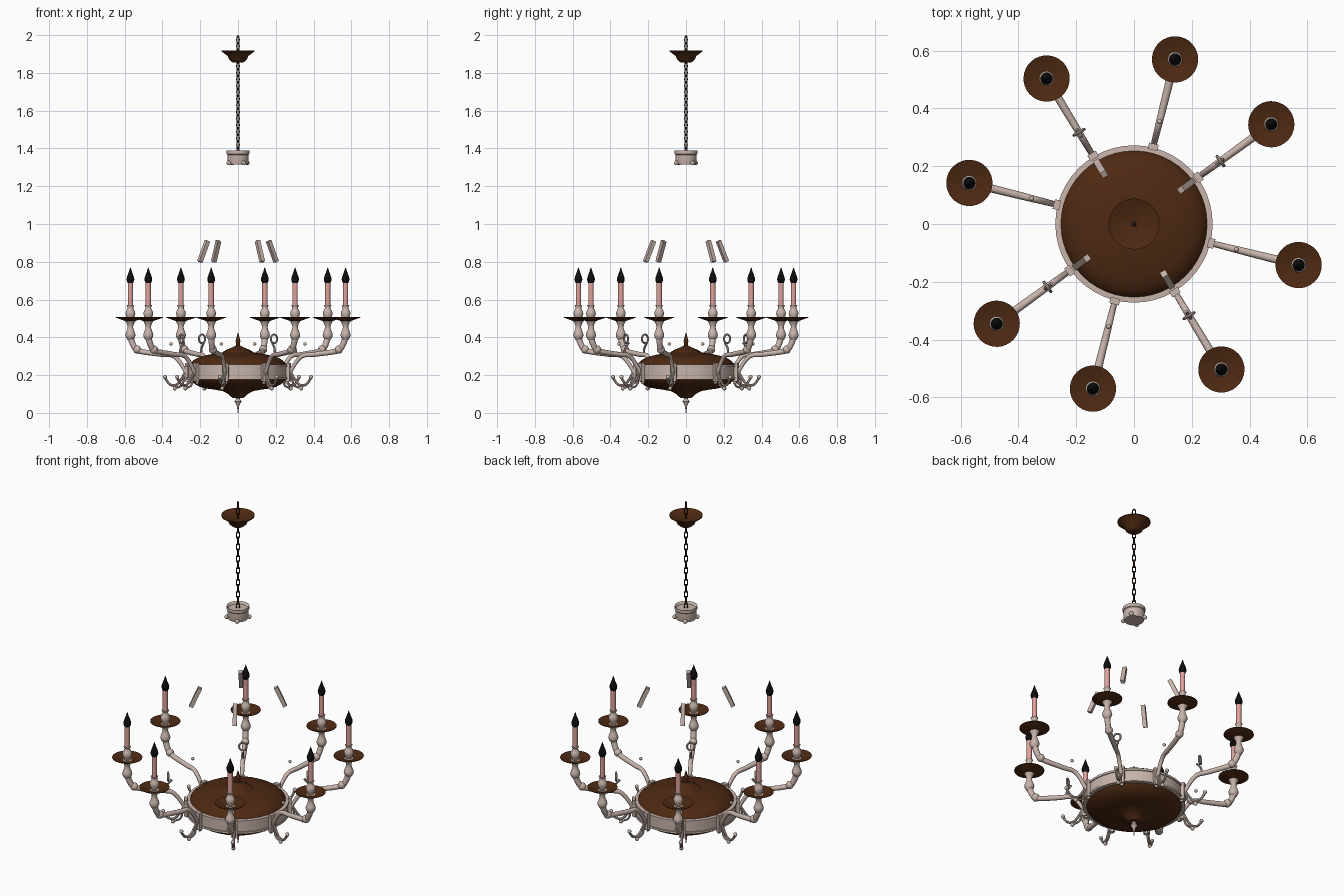
import bpy, bmesh
from math import cos, sin, pi, radians
from mathutils import Matrix, Vector

if "Cube" in bpy.data.objects:
    bpy.data.objects.remove(bpy.data.objects["Cube"])


def mat(name, *col):
    m = bpy.data.materials.new(name)
    m.diffuse_color = (*col, 1)
    m.use_nodes = True
    m.node_tree.nodes["Principled BSDF"].inputs["Base Color"].default_value = m.diffuse_color
    return m


BROWN = mat("brown", .075, .022, .006)
DARK = mat("dark_chain", .035, .014, .006)
CREAM = mat("cream", .58, .46, .41)
PINK = mat("pink_wax", .75, .36, .33)
BLACK = mat("black_bulb", .004, .004, .004)


def finish(name, bm, material):
    bmesh.ops.remove_doubles(bm, verts=bm.verts, dist=1e-5)
    bmesh.ops.recalc_face_normals(bm, faces=bm.faces)
    me = bpy.data.meshes.new(name)
    bm.to_mesh(me)
    bm.free()
    ob = bpy.data.objects.new(name, me)
    bpy.context.collection.objects.link(ob)
    me.materials.append(material)
    bpy.ops.object.select_all(action='DESELECT')
    ob.select_set(True)
    bpy.context.view_layer.objects.active = ob
    bpy.ops.object.shade_smooth_by_angle(angle=radians(40))
    return ob


def spline(path, steps):
    """Smooth curve through the points."""
    P = [Vector(p) for p in path]
    P = [P[0]] + P + [P[-1]]
    out = []
    for a, b, c, d in zip(P, P[1:], P[2:], P[3:]):
        for s in range(steps):
            t = s / steps
            out.append(b + (c - a) * t / 2 + (2 * a - 5 * b + 4 * c - d) * t * t / 2
                       + (3 * b - a - 3 * c + d) * t ** 3 / 2)
    return out + [P[-1]]


def lathe(name, prof, material, x=0, n=24, steps=1):
    """Revolve an (r, z) profile about the vertical through x, with capped ends."""
    bm, rings = bmesh.new(), []
    for r, z in spline(prof, steps):
        rings.append([bm.verts.new((x + r * cos(2 * pi * i / n), r * sin(2 * pi * i / n), z))
                      for i in range(n)])
    for a, b in zip(rings, rings[1:]):
        for i in range(n):
            bm.faces.new([a[i - 1], a[i], b[i], b[i - 1]])
    bm.faces.new(rings[0])
    bm.faces.new(rings[-1])
    return finish(name, bm, material)


def tube(name, path, r, material=CREAM, n=10, steps=5):
    """Sweep a circle of radius r along a smooth (x, z) path."""
    pts, bm, rings = spline(path, steps), bmesh.new(), []
    for i, p in enumerate(pts):
        q = pts[min(i + 1, len(pts) - 1)] - pts[max(i - 1, 0)]
        nx, nz = Vector((-q.y, q.x)).normalized()
        rad = r(i / (len(pts) - 1)) if callable(r) else r
        ring = []
        for j in range(n):
            u, v = rad * cos(2 * pi * j / n), rad * sin(2 * pi * j / n)
            ring.append(bm.verts.new((p.x + nx * u, v, p.y + nz * u)))
        rings.append(ring)
    for a, b in zip(rings, rings[1:]):
        for j in range(n):
            bm.faces.new([a[j - 1], a[j], b[j], b[j - 1]])
    bm.faces.new(rings[0])
    bm.faces.new(rings[-1])
    return finish(name, bm, material)


def oval(a, b):
    return [(a * cos(i * pi / 8), b * sin(i * pi / 8)) for i in range(17)]


def ball(name, x, z, r):
    bm = bmesh.new()
    bmesh.ops.create_uvsphere(bm, u_segments=12, v_segments=8, radius=r,
                              matrix=Matrix.Translation((x, 0, z)))
    return finish(name, bm, CREAM)


def box(name, x, z, size, tilt=0):
    bm = bmesh.new()
    bmesh.ops.create_cube(bm, size=1, matrix=Matrix.Translation((x, 0, z))
                          @ Matrix.Rotation(tilt, 4, 'Y') @ Matrix.Diagonal((*size, 1)))
    return finish(name, bm, CREAM)


def around(parts, angles):
    """Copy parts built along +x to each angle about the z axis."""
    for ob in parts:
        for i, a in enumerate(angles):
            c = ob.copy() if i else ob
            if i:
                bpy.context.collection.objects.link(c)
            c.rotation_euler.z = radians(a)


# Central body: bowl and lid, raised cap, finial, band and trims
lathe("bowl", [(.03, .08), (.08, .115), (.2, .137), (.257, .185), (.257, .25), (.21, .293),
               (.095, .318), (0, .32)], BROWN, n=48, steps=3)
lathe("lid_cap", [(.095, .312), (.06, .335), (.012, .356), (.013, .38), (.001, .425)],
      BROWN, n=12, steps=2)
lathe("bottom_finial", [(.002, 0), (.007, .04), (.018, .06), (.01, .077), (.025, .09)],
      CREAM, n=16, steps=3)
lathe("band", [(.267, .185), (.267, .25)], CREAM, n=48)
for nm, z in (("lower_trim", .184), ("upper_trim", .25)):
    lathe(nm, [(.255, z - .007), (.272, z - .006), (.272, z + .006), (.255, z + .007)], CREAM, n=48)

# Candle arms, unevenly spaced, in two alternating kinds
KIND_A = [76, 166, 256, 346]
KIND_B = [a + 180 * k for a in (36, 121) for k in (0, 1)]
R = .587
arm = [
    box("arm_bracket", .275, .215, (.022, .034, .1)),
    tube("arm", [(.265, .155), (.287, .22), (.345, .298), (.42, .31), (.54, .328), (.572, .36),
                 (R, .405)], lambda t: .009 + .008 * t, n=12),
    ball("arm_knuckle", .55, .335, .022),
    lathe("arm_socket", [(.014, .385), (.027, .412), (.014, .455), (.03, .492)], CREAM, R, steps=3),
    lathe("drip_plate", [(.02, .484), (.08, .505), (.08, .508), (.02, .491)], BROWN, R, n=32),
    lathe("candle_cup", [(.014, .49), (.026, .527), (.015, .555), (.02, .57)], CREAM, R, steps=3),
    lathe("candle", [(.014, .565), (.014, .69)], PINK, R, n=16),
    lathe("flame_bulb", [(.01, .68), (.021, .707), (.009, .745), (.001, .77)], BLACK, R, n=16, steps=3),
    tube("outer_scroll", [(.287, .215), (.33, .152), (.37, .15), (.398, .185)], .007, n=8),
    tube("inner_scroll", [(.292, .2), (.305, .147), (.345, .132)], .006, n=8),
    ball("outer_scroll_ball", .398, .19, .011),
    ball("inner_scroll_ball", .345, .13, .011),
]
around(arm, KIND_A + KIND_B)
around([ball("arm_bead", .365, .365, .009)], KIND_A)

# Rings and hooks on the second kind of arm, with loose slanted rods above
ring = tube("arm_ring", oval(.02, .023), .0055, n=8, steps=1)
ring.data.transform(Matrix.Translation((.37, 0, .392)) @ Matrix.Rotation(pi / 2, 4, 'Z'))
hook = tube("ring_hook", [(.352, .372), (.375, .342), (.38, .305)], .006, n=8)
rod = box("slanted_rod", .225, .855, (.022, .022, .12), -.42)
around([ring, hook, rod], KIND_B)

# Hub drum below the chain, and ceiling canopy
lathe("hub_drum", [(.052, 1.315), (.056, 1.33), (.056, 1.366), (.06, 1.37), (.06, 1.388),
                   (.05, 1.375)], CREAM, n=32)
around([ball("hub_ball", .06, 1.323, .012)], KIND_B)
lathe("canopy", [(.028, 1.855), (.045, 1.868), (.055, 1.89), (.088, 1.914), (.088, 1.919),
                 (.04, 1.9)], BROWN, n=32)

# Chain of alternating oval links
for i in range(18):
    link = tube("chain_link", oval(.0085, .0215), .0035, DARK, n=8, steps=1)
    link.location.z = 1.385 + .59 * i / 17
    link.rotation_euler.z = pi / 4 + i % 2 * pi / 2
